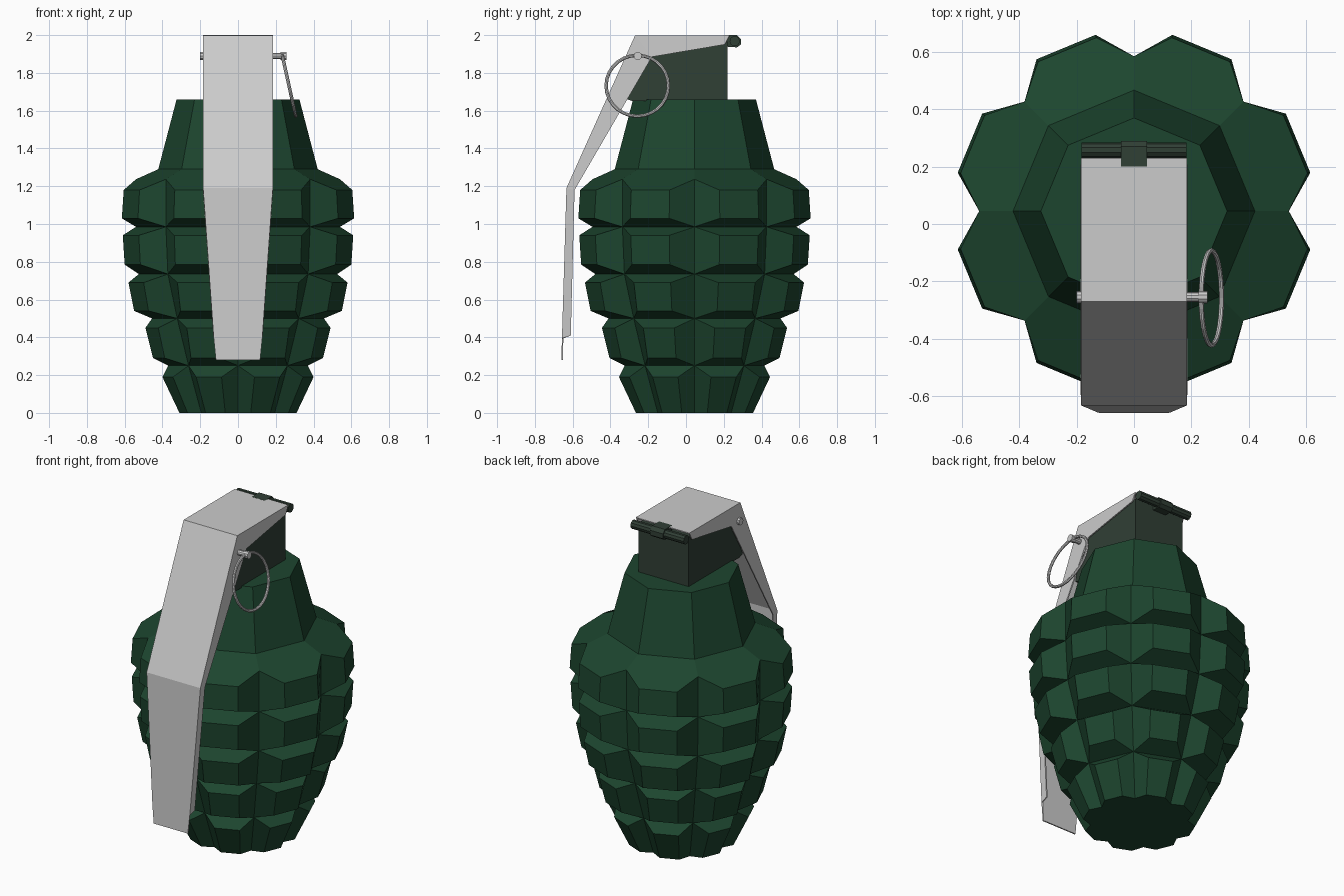
import bpy, bmesh, math

if "Cube" in bpy.data.objects:
    bpy.data.objects.remove(bpy.data.objects["Cube"])

CY = 0.045  # body axis offset in y


def material(name, rgb):
    m = bpy.data.materials.new(name)
    m.diffuse_color = (*rgb, 1)
    m.use_nodes = True
    m.node_tree.nodes["Principled BSDF"].inputs["Base Color"].default_value = m.diffuse_color
    return m


green = material("dark_green", (0.012, 0.06, 0.028))
olive = material("grey_green", (0.03, 0.05, 0.036))


def make_object(name, faces, mat=None):
    """Build an object from a list of faces given as coordinates."""
    bm = bmesh.new()
    for f in faces:
        bm.faces.new([bm.verts.new(p) for p in f])
    bmesh.ops.remove_doubles(bm, verts=bm.verts, dist=1e-4)
    bmesh.ops.recalc_face_normals(bm, faces=bm.faces)
    me = bpy.data.meshes.new(name)
    bm.to_mesh(me)
    bm.free()
    ob = bpy.data.objects.new(name, me)
    bpy.context.collection.objects.link(ob)
    if mat:
        me.materials.append(mat)
    return ob


def rod(name, x0, x1, y, z, r, mat=None, sides=10):
    bpy.ops.mesh.primitive_cylinder_add(
        vertices=sides, radius=r, depth=x1 - x0,
        location=((x0 + x1) / 2, y, z), rotation=(0, math.pi / 2, 0))
    ob = bpy.context.object
    ob.name = name
    if mat:
        ob.data.materials.append(mat)
    return ob


def extrude_x(name, profile, half, mat=None):
    """Solid from a (y, z) profile, symmetric in x."""
    a = [(-half, y, z) for y, z in profile]
    b = [(half, y, z) for y, z in profile]
    n = len(profile)
    sides = [[a[i], a[(i + 1) % n], b[(i + 1) % n], b[i]] for i in range(n)]
    return make_object(name, [a, b] + sides, mat)


def polar(r, deg, z):
    t = math.radians(deg % 360)
    return (r * math.cos(t), CY + r * math.sin(t), z)


# Body: octagonal groove rings with a raised pad on each side of each row
grooves = [(0, .275), (.25, .37), (.5, .455), (.735, .525), (.985, .54), (1.237, .54)]
pads = [(0, .31, .19, .40), (.29, .45, .45, .49), (.54, .55, .69, .58),
        (.785, .60, .94, .61), (1.03, .615, 1.18, .605)]
HALF = 10.2
K = math.cos(math.radians(22.5 - HALF))
faces, bottom, top = [], [], []
for i in range(8):
    a, b = 45 * i, 45 * (i + 1)
    pa, pb = a + 22.5 - HALF, b - 22.5 + HALF
    n0, n1 = polar(.422, a, 1.29), polar(.422, b, 1.29)
    t0, t1 = polar(.325, a, 1.66), polar(.325, b, 1.66)
    for j, (z0, x0, z1, x1) in enumerate(pads):
        (zl, rl), (zh, rh) = grooves[j], grooves[j + 1]
        al, bl, ah, bh = polar(rl, a, zl), polar(rl, b, zl), polar(rh, a, zh), polar(rh, b, zh)
        pal, pbl = polar(x0 / K, pa, z0), polar(x0 / K, pb, z0)
        pah, pbh = polar(x1 / K, pa, z1), polar(x1 / K, pb, z1)
        faces += [[pal, pbl, pbh, pah], [al, pal, pah, ah], [pbl, bl, bh, pbh]]
        if j == 0:
            bottom += [al, pal, pbl]
        else:
            faces.append([al, bl, pbl, pal])
        if j < 4:
            faces.append([pah, pbh, bh, ah])
        else:  # sloping shoulder up to the neck
            faces.append([ah, pah, pbh, bh, n1, n0])
    faces.append([n0, n1, t1, t0])
    top.append(t0)
make_object("body", faces + [bottom, top], green)

# Fuze head block and its hinge hook
extrude_x("fuze_head", [(.22, 1.65), (.22, 1.965), (-.23, 1.965), (-.31, 1.66), (-.28, 1.65)],
          .172, olive)
extrude_x("hinge_hook", [(.2, 1.94), (.2, 2.0), (.27, 2.0), (.29, 1.98), (.29, 1.95), (.27, 1.935)],
          .045, olive)
rod("hinge_rod", -.183, .183, .258, 1.968, .027, olive)

# Safety lever: folded sheet channel (outer y, z, flange y, z, half width)
sections = [(.23, 1.996, .205, 1.95, .182), (-.268, 1.996, -.18, 1.885, .182),
            (-.63, 1.19, -.59, 1.18, .182), (-.653, .395, -.61, .41, .127)]
strips = [[(-w, fy, fz), (-w, y, z), (w, y, z), (w, fy, fz)] for y, z, fy, fz, w in sections]
sheet = []
for s, t in zip(strips, strips[1:]):
    sheet += [[s[k], s[k + 1], t[k + 1], t[k]] for k in range(3)]
sheet.append([strips[-1][1], strips[-1][2], (.117, -.656, .28), (-.117, -.656, .28)])
lever = make_object("safety_lever", sheet)
mod = lever.modifiers.new("thickness", "SOLIDIFY")
mod.thickness, mod.offset = .008, 0

# Safety pin with end collars, and the tilted pull ring
rod("safety_pin", -.19, .25, -.255, 1.89, .017)
rod("pin_collar_right", .225, .257, -.255, 1.89, .022)
rod("pin_collar_left", -.2, -.18, -.255, 1.89, .022)
bpy.ops.mesh.primitive_torus_add(
    major_segments=28, minor_segments=8, major_radius=.165, minor_radius=.009,
    location=(.27, -.258, 1.732), rotation=(0, math.atan2(.34, .075), 0))
bpy.context.object.name = "pull_ring"
